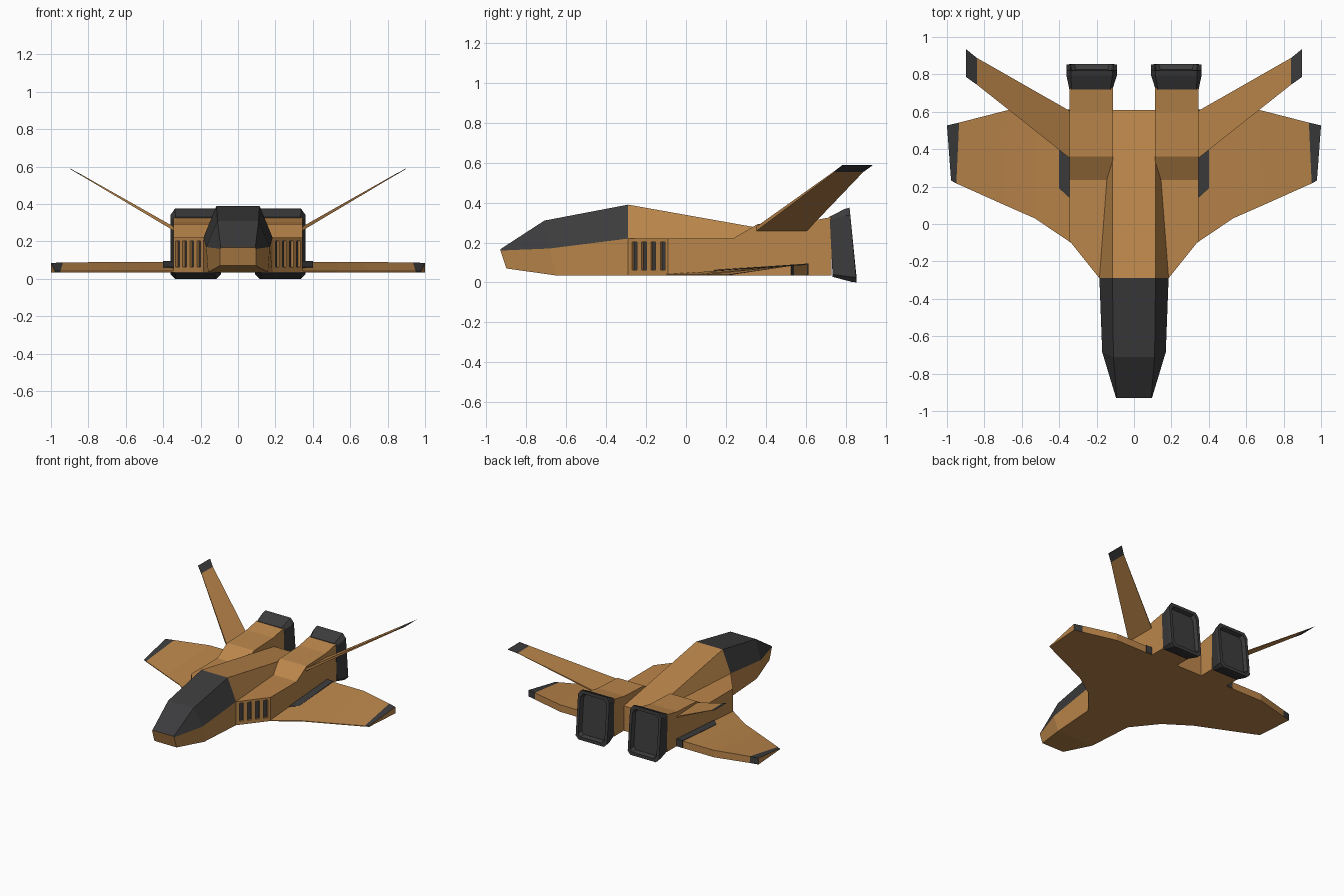
import bpy, bmesh

if "Cube" in bpy.data.objects:
    bpy.data.objects.remove(bpy.data.objects["Cube"])


def material(name, color):
    m = bpy.data.materials.new(name)
    m.diffuse_color = (*color, 1)
    m.use_nodes = True
    m.node_tree.nodes["Principled BSDF"].inputs["Base Color"].default_value = m.diffuse_color
    return m


TAN = material("tan_paint", (0.50, 0.24, 0.07))
DARK = material("dark_panel", (0.045, 0.045, 0.047))


def loft(name, rings, dark=lambda i, j: False, mirror=True, cap_dark=(False, False)):
    """Skin a list of closed rings; dark(i, j) picks the dark quads."""
    bm = bmesh.new()
    vs = [[bm.verts.new(p) for p in r] for r in rings]
    n = len(vs[0])
    for i in range(len(vs) - 1):
        for j in range(n):
            k = (j + 1) % n
            f = bm.faces.new((vs[i][j], vs[i][k], vs[i + 1][k], vs[i + 1][j]))
            f.material_index = int(dark(i, j))
    for ring, d in zip((vs[0], vs[-1]), cap_dark):
        bm.faces.new(ring).material_index = int(d)
    bmesh.ops.recalc_face_normals(bm, faces=bm.faces)
    me = bpy.data.meshes.new(name)
    bm.to_mesh(me)
    bm.free()
    me.materials.append(TAN)
    me.materials.append(DARK)
    ob = bpy.data.objects.new(name, me)
    bpy.context.collection.objects.link(ob)
    if mirror:
        ob.modifiers.new("mirror", 'MIRROR')
    return ob


# Fuselage with cockpit: each station is top, waist and bottom point of one half
halves = [
    [(.092, -.93, .167), (.096, -.93, .16), (.096, -.90, .07)],
    [(.11, -.71, .31), (.17, -.685, .17), (.16, -.65, .035)],
    [(.115, -.29, .39), (.185, -.29, .22), (.185, -.29, .035)],
    [(.115, .61, .23), (.118, .61, .215), (.118, .61, .035)],
]
rings = [h + [(-x, y, z) for x, y, z in reversed(h)] for h in halves]
loft("fuselage", rings, lambda i, j: i < 2 and j in (0, 4, 5), mirror=False)

# Engine bodies: slanted intake, flat shoulder, ramp, engine housing
stations = [(-.29, .185, .22), (-.09, .345, .22), (.235, .345, .22),
            (.36, .345, .293), (.60, .345, .303), (.73, .345, .328)]
body = loft("engine_body", [[(.113, y, .035), (x, y, .035), (x, y, z), (.113, y, z)]
                            for y, x, z in stations], mirror=False)

# Intake slots cut into the slanted face
slots = []
for k in range(4):
    t0, t1 = .10 + .235 * k, .10 + .235 * k + .12
    quad = []
    for t, d in ((t0, .02), (t1, .02), (t1, -.015), (t0, -.015)):
        quad.append((.185 + .16 * t + .78 * d, -.29 + .2 * t - .62 * d))
    cut = loft("slot_cutter_%d" % k, [[(x, y, z) for x, y in quad] for z in (.062, .203)],
               lambda i, j: j == 2, mirror=False)
    cut.hide_render = True
    cut.hide_viewport = True
    cut.display_type = 'WIRE'
    b = body.modifiers.new("slot", 'BOOLEAN')
    b.object = cut
    b.operation = 'DIFFERENCE'
    b.solver = 'EXACT'
body.modifiers.new("mirror", 'MIRROR')


# Nozzles: flared, chamfered boxes with a slanted recessed rear
def nozzle_ring(x0, x1, z0, z1, y_low, y_high, c):
    pts = [(x0 + c, z0), (x1 - c, z0), (x1, z0 + c), (x1, z1 - c * 1.4),
           (x1 - c, z1), (x0 + c, z1), (x0, z1 - c * 1.4), (x0, z0 + c)]
    return [(x, y_low + (y_high - y_low) * (z - z0) / (z1 - z0), z) for x, z in pts]


loft("nozzle", [
    nozzle_ring(.115, .346, .028, .33, .735, .72, .012),
    nozzle_ring(.09, .362, .003, .368, .83, .795, .025),
    nozzle_ring(.09, .362, 0, .375, .855, .82, .025),
    nozzle_ring(.112, .340, .025, .35, .855, .822, .02),
    nozzle_ring(.122, .330, .035, .34, .825, .795, .02),
], lambda i, j: True, cap_dark=(True, True))

# Wings: leading and trailing edge points, thin in front and thick behind
span = [((.33, -.105), (.33, .61), .09), ((.53, .03), (.53, .61), .09),
        ((.70, .105), (.67, .61), .09), ((.95, .217), (.935, .542), .087),
        ((.978, .232), (.998, .527), .085)]
span[-1] = ((.978, .232), (1.0, .527), .085)
loft("wing", [[(*le, .035), (*le, .041), (*te, zt), (*te, .035)] for le, te, zt in span],
     lambda i, j: i == 3 and j != 3)

# Dark strips along the wing roots
loft("wing_root_strip", [[(x, y, .037), (x, y, .062), (x, .613, .095), (x, .613, .037)]
                         for x, y in ((.34, .135), (.40, .19))],
     lambda i, j: True, cap_dark=(True, True))

# Canted tail fins with dark tips
fin = [(.335, .345, .60, .252, .022), (.84, .745, .888, .553, .006),
       (.897, .785, .934, .586, .003)]
loft("tail_fin", [[(x, y0, z), (x, y0, z + t), (x, y1, z + t * .5), (x, y1, z)]
                  for x, y0, y1, z, t in fin],
     lambda i, j: i == 1, cap_dark=(False, True))
